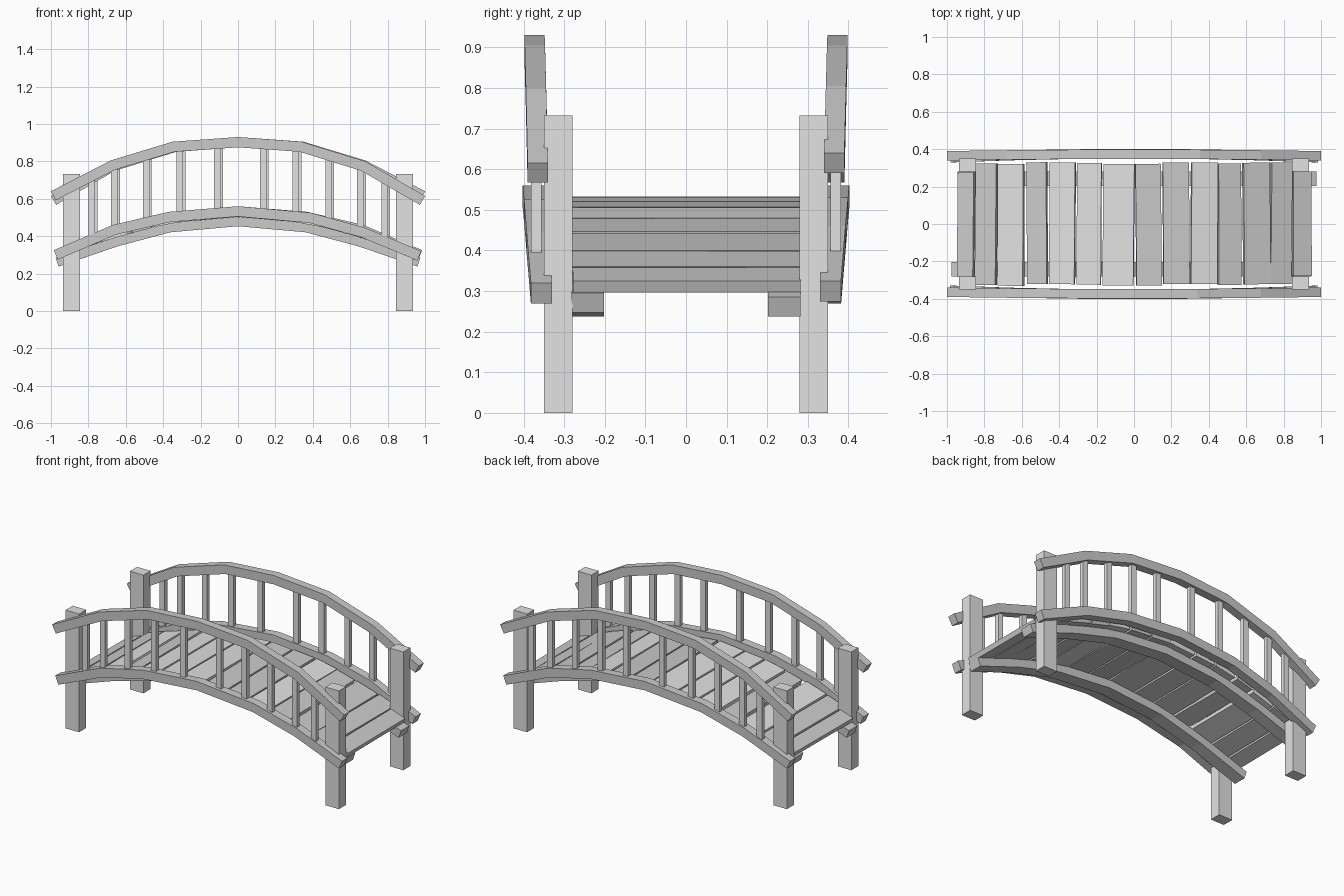
import bpy, bmesh, math, random
from mathutils import Matrix, Vector

if "Cube" in bpy.data.objects:
    bpy.data.objects.remove(bpy.data.objects["Cube"])

random.seed(4)


def material(name, v):
    m = bpy.data.materials.new(name)
    m.diffuse_color = (v, v, v, 1)
    m.use_nodes = True
    m.node_tree.nodes["Principled BSDF"].inputs["Base Color"].default_value = m.diffuse_color
    return m


LIGHT = material("light grey", 0.76)
MID = material("mid grey", 0.6)


def finish(name, bm, mat):
    bmesh.ops.recalc_face_normals(bm, faces=bm.faces)
    me = bpy.data.meshes.new(name)
    bm.to_mesh(me)
    bm.free()
    me.materials.append(mat)
    ob = bpy.data.objects.new(name, me)
    bpy.context.collection.objects.link(ob)
    return ob


def height(path, x):
    """Height of a polyline of (x, z) points at x."""
    for (x0, z0), (x1, z1) in zip(path, path[1:]):
        if x <= x1:
            break
    return z0 + (z1 - z0) * (x - x0) / (x1 - x0)


def beam(name, path, thick, width, y_end, y_mid, turn, mat):
    """Square-section arched beam hanging below a top-edge path, bowed in y."""
    bm = bmesh.new()
    rings = []
    for i, (x, z) in enumerate(path):
        a, b = path[max(i - 1, 0)], path[min(i + 1, len(path) - 1)]
        d = Vector((b[0] - a[0], b[1] - a[1])).normalized()
        bx, bz = x + d.y * thick, z - d.x * thick
        y = y_mid + (y_end - y_mid) * x * x
        h = width / 2
        rings.append([bm.verts.new(p) for p in (
            (x, y - h, z), (x, y + h, z), (bx, y + h, bz), (bx, y - h, bz))])
    for r, s in zip(rings, rings[1:]):
        for k in range(4):
            bm.faces.new((r[k], r[(k + 1) % 4], s[(k + 1) % 4], s[k]))
    bm.faces.new(rings[0])
    bm.faces.new(rings[-1])
    if turn:
        bmesh.ops.rotate(bm, verts=bm.verts, matrix=Matrix.Rotation(math.pi, 3, 'Z'))
    return finish(name, bm, mat)


def box(name, size, loc, mat, tilt=0.0, skew=0.0):
    bm = bmesh.new()
    bmesh.ops.create_cube(bm, size=1)
    m = (Matrix.Translation(loc) @ Matrix.Rotation(skew, 4, 'Z')
         @ Matrix.Rotation(-tilt, 4, 'Y') @ Matrix.Diagonal((*size, 1)))
    bmesh.ops.transform(bm, matrix=m, verts=bm.verts)
    return finish(name, bm, mat)


top_path = [(-1, .64), (-.68, .805), (-.35, .905), (0, .93), (.34, .905), (.68, .80), (1, .615)]
low_path = [(-.985, .325), (-.67, .46), (-.37, .53), (0, .56), (.39, .525), (.68, .445), (.98, .32)]
joist_path = [(-.975, .285), (-.66, .393), (-.37, .47), (0, .503), (.37, .47), (.66, .393), (.945, .295)]

# Rails and joists: the back side is the front side turned half around
for side, turn in (("front", False), ("back", True)):
    beam(side + "_hand_rail", top_path, .055, .05, -.365, -.373, turn, MID)
    beam(side + "_lower_rail", low_path, .055, .052, -.355, -.376, turn, MID)
    beam(side + "_joist", joist_path, .05, .08, -.242, -.242, turn, MID)

# Corner posts
for sx in (-1, 1):
    for sy in (-1, 1):
        box("post", (.092, .07, .732), (sx * .89, sy * .315, .366), LIGHT)

# Balusters between the rails
for x in (-.775, -.655, -.485, -.305, -.105, .14, .315, .49, .66, .79):
    for sy in (-1, 1):
        lo, hi = height(low_path, x) - .03, height(top_path, x) - .03
        box("baluster", (.035, .026, hi - lo), (x + sy * .006, sy * .369, (lo + hi) / 2), LIGHT)

# Deck planks following the arch
edges = [(-.94, -.855), (-.845, -.735), (-.725, -.59), (-.57, -.465), (-.45, -.315),
         (-.305, -.175), (-.165, 0), (.01, .145), (.155, .295), (.305, .445),
         (.45, .57), (.585, .725), (.73, .84), (.848, .945)]
for i, (a, b) in enumerate(edges):
    za, zb = height(joist_path, a), height(joist_path, b)
    tilt = math.atan2(zb - za, b - a)
    width = .56 if i in (0, len(edges) - 1) else .65
    light = i in (2, 4, 5, 6, 9)
    box("deck_plank", ((b - a) / math.cos(tilt), width, .03),
        ((a + b) / 2, random.uniform(-.006, .006), (za + zb) / 2 + .015),
        LIGHT if light else MID, tilt, random.uniform(-.012, .012))
